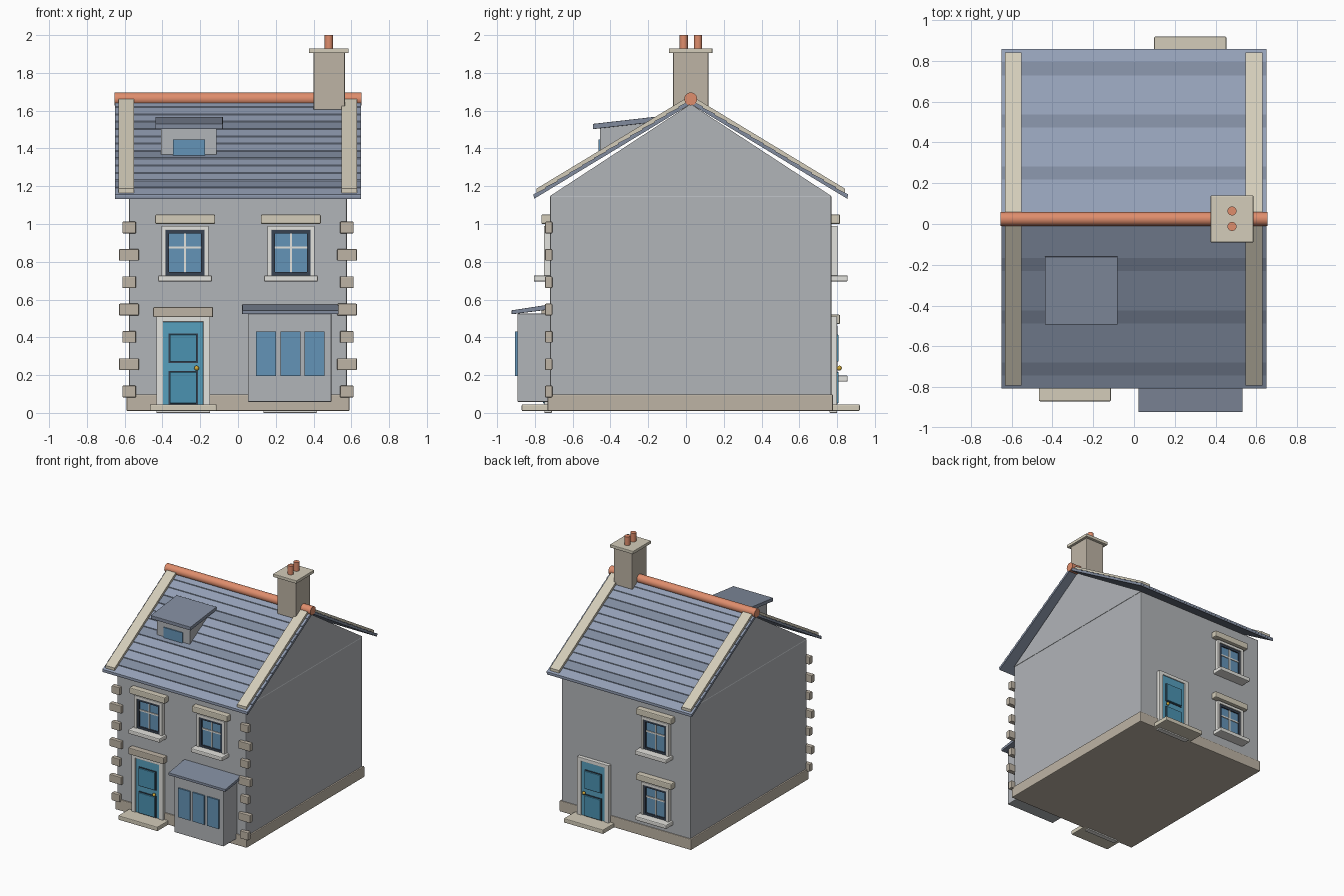
import bpy, bmesh, math

if "Cube" in bpy.data.objects:
    bpy.data.objects.remove(bpy.data.objects["Cube"])


def mat(name, r, g, b):
    m = bpy.data.materials.new(name)
    m.diffuse_color = [(c / 255) ** 2.2 for c in (r, g, b)] + [1]
    m.use_nodes = True
    m.node_tree.nodes["Principled BSDF"].inputs["Base Color"].default_value = m.diffuse_color
    return m


WALL = mat("wall_grey", 176, 179, 183)
STONE = mat("stone", 188, 178, 163)
CREAM = mat("cream_stone", 210, 203, 184)
WHITE = mat("white_paint", 226, 225, 220)
SLATE = mat("slate", 146, 158, 180)
SLATE2 = mat("dark_slate", 127, 138, 158)
LEAD = mat("lead_slate", 128, 138, 156)
DARK = mat("dark_trim", 58, 68, 82)
GLASS = mat("glass", 100, 146, 182)
BLUE = mat("door_blue", 88, 158, 188)
BLUE2 = mat("panel_blue", 76, 145, 176)
TERRA = mat("terracotta", 222, 140, 108)
BRASS = mat("brass", 212, 170, 60)


def finish(name, bm, material, bevel=0):
    bmesh.ops.recalc_face_normals(bm, faces=bm.faces)
    me = bpy.data.meshes.new(name)
    bm.to_mesh(me)
    bm.free()
    me.materials.append(material)
    ob = bpy.data.objects.new(name, me)
    bpy.context.collection.objects.link(ob)
    if bevel:
        b = ob.modifiers.new("bevel", 'BEVEL')
        b.width, b.segments = bevel, 2
    return ob


def prisms(name, profiles, spans, material, bevel=0):
    """Extrude (y, z) profiles along every x span."""
    bm = bmesh.new()
    for pts in profiles:
        for x0, x1 in spans:
            a = [bm.verts.new((x0, y, z)) for y, z in pts]
            b = [bm.verts.new((x1, y, z)) for y, z in pts]
            bm.faces.new(a)
            bm.faces.new(b[::-1])
            n = len(pts)
            for i in range(n):
                bm.faces.new((a[i], a[(i + 1) % n], b[(i + 1) % n], b[i]))
    return finish(name, bm, material, bevel)


def boxes(name, items, material, bevel=0):
    """Boxes given as x0, x1, y0, y1, z0, z1."""
    bm = bmesh.new()
    for x0, x1, y0, y1, z0, z1 in items:
        vs = bmesh.ops.create_cube(bm, size=1)['verts']
        for v in vs:
            v.co = (x0 + (v.co.x + .5) * (x1 - x0), y0 + (v.co.y + .5) * (y1 - y0),
                    z0 + (v.co.z + .5) * (z1 - z0))
    return finish(name, bm, material, bevel)


def smooth(ob):
    bpy.ops.object.select_all(action='DESELECT')
    ob.select_set(True)
    bpy.context.view_layer.objects.active = ob
    bpy.ops.object.shade_smooth_by_angle(angle=math.radians(40))


def cylinder(name, r, length, loc, material, axis='Z'):
    bpy.ops.mesh.primitive_cylinder_add(vertices=24, radius=r, depth=length, location=loc,
                                        rotation=(0, math.pi / 2 if axis == 'X' else 0, 0))
    ob = bpy.context.object
    ob.name = name
    ob.data.materials.append(material)
    smooth(ob)


FRONT, BACK, MID = -.72, .77, .025

# walls, gable and plinth
boxes("walls", [(-.578, .578, FRONT, BACK, .02, 1.15)], WALL, .008)
prisms("gable", [[(FRONT, 1.148), (BACK, 1.148), (MID, 1.635)]], [(-.578, .578)], WALL)
boxes("plinth", [(-.59, .59, FRONT - .012, BACK + .008, .01, .098)], STONE, .006)

# corner stones on the front, alternating long and short
quoins = []
for i in range(7):
    z = .113 + i * .1447
    a, b = (.525, .63) if i % 2 else (.54, .612)
    for s in (-1, 1):
        quoins.append((min(s * a, s * b), max(s * a, s * b), -.746, -.708, z - .031, z + .031))
boxes("corner_stones", quoins, STONE, .005)

# roof: two slabs, overlapping slate courses, gable copings
SLOPE, RIDGE, HALF, N = .605, 1.655, .833, 13


def roof_pt(side, d, lift=0):
    return (MID + side * d, RIDGE - SLOPE * d + lift)


def layer(side, d0, d1, lo, hi, hi_low=None):
    return [roof_pt(side, d0, lo), roof_pt(side, d1, lo),
            roof_pt(side, d1, hi if hi_low is None else hi_low), roof_pt(side, d0, hi)]


slabs, light, dark, copings = [], [], [], []
step = HALF / N
for side in (-1, 1):
    slabs.append(layer(side, 0, HALF - .004, -.02, -.002))
    copings.append(layer(side, 0, .817, 0, .026))
    for i in range(N):
        d1 = HALF - i * step
        (dark if i % 4 == 1 else light).append(layer(side, d1 - step, d1, -.006, 0, .006))
prisms("roof_slabs", slabs, [(-.65, .65)], LEAD)
prisms("slate_courses", light, [(-.65, .65)], SLATE)
prisms("dark_slate_courses", dark, [(-.65, .65)], SLATE2)
prisms("gable_copings", copings, [(-.633, -.551), (.547, .63)], CREAM)
cylinder("ridge_tile", .034, 1.31, (0, MID, 1.662), TERRA, 'X')

# chimney with cap and two pots
boxes("chimney_stack", [(.4, .566, MID - .093, MID + .093, 1.605, 1.91)], STONE, .004)
boxes("chimney_cap", [(.376, .586, MID - .115, MID + .115, 1.905, 1.93)], CREAM, .004)
for i, y in enumerate((-.012, .064)):
    cylinder(f"chimney_pot_{i + 1}", .022, .08, (.481, y, 1.96), TERRA)

# dormer
prisms("dormer_body", [[(-.455, 1.362), (-.455, 1.51), (-.2, 1.545), (-.15, 1.53)]],
       [(-.408, -.113)], WALL)
prisms("dormer_roof", [[(-.493, 1.502), (-.493, 1.53), (-.16, 1.568), (-.16, 1.54)]],
       [(-.438, -.08)], LEAD, .003)
boxes("dormer_window", [(-.345, -.175, -.463, -.45, 1.362, 1.447)], GLASS)

# bay window
boxes("bay_body", [(.052, .495, -.893, FRONT + .01, .058, .525)], WALL, .005)
prisms("bay_roof", [[(-.923, .522), (-.923, .543), (-.715, .575), (-.715, .548)]],
       [(.022, .533)], LEAD, .003)
boxes("bay_glass", [(x - .053, x + .053, -.904, -.88, .195, .43) for x in (.148, .277, .406)], GLASS)


def wall_box(face, s, x0, x1, z0, z1, out, inn=-.01):
    """Box standing proud of a wall whose outward direction is s along y."""
    a, b = face + s * inn, face + s * out
    return (x0, x1, min(a, b), max(a, b), z0, z1)


def window(name, x, z, face, s):
    def wb(w, z0, z1, out, dx=0):
        return wall_box(face, s, x + dx - w / 2, x + dx + w / 2, z + z0, z + z1, out)
    boxes(name + "_lintel", [wb(.318, .15, .2, .046)], CREAM, .007)
    boxes(name + "_sill", [wb(.285, -.155, -.122, .086)], WHITE, .007)
    boxes(name + "_frame", [wb(.022, -.13, .14, .032, -.114), wb(.022, -.13, .14, .032, .114),
                            wb(.25, .117, .14, .032)], WHITE, .003)
    boxes(name + "_sash", [wb(.02, -.125, .118, .024, -.095), wb(.02, -.125, .118, .024, .095),
                           wb(.206, .1, .118, .024), wb(.206, -.125, -.105, .024)], DARK)
    boxes(name + "_glass", [wb(.18, -.11, .108, .014)], GLASS)
    boxes(name + "_bars", [wb(.012, -.105, .1, .02), wb(.172, .02, .032, .02)], WHITE)


window("front_window_left", -.28, .85, FRONT, -1)
window("front_window_right", .28, .85, FRONT, -1)
window("back_window_upper", -.28, .85, BACK, 1)
window("back_window_lower", -.28, .32, BACK, 1)


def door(name, x, face, s):
    def wb(x0, x1, z0, z1, out):
        return wall_box(face, s, x + x0, x + x1, z0, z1, out)
    boxes(name + "_frame", [wb(-.142, -.106, 0, .51, .03), wb(.106, .142, 0, .51, .03),
                            wb(-.142, .142, .482, .51, .03), wb(-.142, .142, 0, .03, .03)],
          WHITE, .003)
    boxes(name, [wb(-.107, .107, .03, .483, .022)], BLUE)
    panels = [(.265, .42), (.045, .222)]
    boxes(name + "_panel_edges", [wb(-.077, .077, a, b, .027) for a, b in panels], DARK)
    boxes(name + "_panels", [wb(-.071, .071, a + .006, b - .006, .038) for a, b in panels],
          BLUE2, .003)
    boxes(name + "_step", [wb(-.177, .177, .01, .045, .15)], CREAM, .006)
    bpy.ops.mesh.primitive_uv_sphere_add(segments=16, ring_count=8, radius=.013,
                                         location=(x + .071, face + s * .042, .237))
    knob = bpy.context.object
    knob.name = name + "_knob"
    knob.data.materials.append(BRASS)
    smooth(knob)


door("front_door", -.29, FRONT, -1)
door("back_door", .276, BACK, 1)
boxes("front_door_lintel", [(-.449, -.132, FRONT - .046, FRONT + .01, .507, .56)], STONE, .006)
